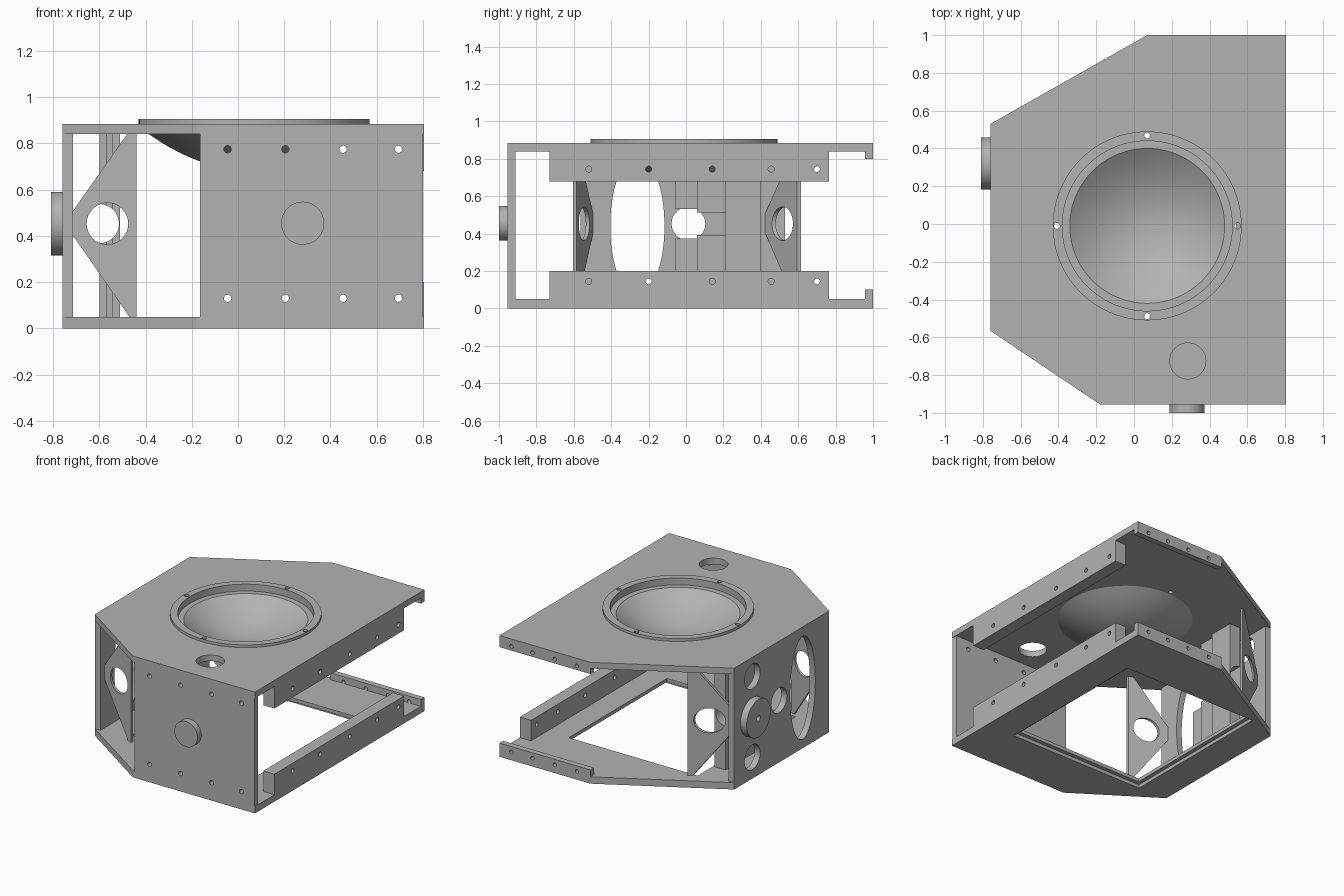
import bpy, bmesh, math
from mathutils import Matrix, Vector

if "Cube" in bpy.data.objects:
    bpy.data.objects.remove(bpy.data.objects["Cube"])

grey = bpy.data.materials.new("machined_grey")
grey.use_nodes = True
COL = (0.45, 0.45, 0.45, 1)
grey.diffuse_color = COL
grey.node_tree.nodes["Principled BSDF"].inputs["Base Color"].default_value = COL


def make(name, bm):
    bmesh.ops.recalc_face_normals(bm, faces=bm.faces[:])
    me = bpy.data.meshes.new(name)
    bm.to_mesh(me)
    bm.free()
    me.materials.append(grey)
    ob = bpy.data.objects.new(name, me)
    bpy.context.collection.objects.link(ob)
    return ob


def prism(name, pts, axis, lo, hi):
    """Extrude a 2D outline along an axis; outline uses the other two axes in order."""
    bm = bmesh.new()

    def put(p, h):
        c = list(p)
        c.insert("xyz".index(axis), h)
        return c
    face = bm.faces.new([bm.verts.new(put(p, lo)) for p in pts])
    ext = bmesh.ops.extrude_face_region(bm, geom=[face])["geom"]
    move = Vector(put((0, 0), hi - lo))
    bmesh.ops.translate(bm, vec=move, verts=[v for v in ext if isinstance(v, bmesh.types.BMVert)])
    return make(name, bm)


def box(name, x, y, z):
    return prism(name, [(x[0], y[0]), (x[1], y[0]), (x[1], y[1]), (x[0], y[1])], "z", *z)


def disc(name, c, r, axis, lo, hi, n=48, r2=None):
    a = [math.tau * i / n for i in range(n)]
    return prism(name, [(c[0] + r * math.cos(t), c[1] + (r2 or r) * math.sin(t)) for t in a], axis, lo, hi)


def cut(ob, cutters):
    """Subtract the cutters, bake the result and remove the helpers."""
    for c in cutters:
        c.hide_render = True
        m = ob.modifiers.new("cut", "BOOLEAN")
        m.operation, m.solver, m.object = "DIFFERENCE", "EXACT", c
    bpy.context.view_layer.update()
    dg = bpy.context.evaluated_depsgraph_get()
    baked = bpy.data.meshes.new_from_object(ob.evaluated_get(dg))
    ob.modifiers.clear()
    ob.data = baked
    for c in cutters:
        bpy.data.objects.remove(c)
    return ob


def smooth(ob):
    bpy.ops.object.select_all(action="DESELECT")
    ob.select_set(True)
    bpy.context.view_layer.objects.active = ob
    bpy.ops.object.shade_smooth_by_angle(angle=math.radians(30))


def holes(points, r, axis, lo, hi, n=16):
    return [disc("cutter", p, r, axis, lo, hi, n) for p in points]


outline = [(-0.76, 0.53), (0.07, 1), (0.805, 1), (0.805, -0.955), (-0.18, -0.955), (-0.76, -0.565)]
CX, CY = 0.07, -0.01
MID = 0.453
ring = [(CX + 0.478 * math.cos(k * math.pi / 2), CY + 0.478 * math.sin(k * math.pi / 2)) for k in range(4)]

# Top plate with bowl opening, round port and screw holes
top = prism("top_plate", outline, "z", 0.84, 0.885)
cut(top, holes([(CX, CY)], 0.452, "z", 0.8, 1, 96)
    + holes([(0.285, -0.725)], 0.095, "z", 0.8, 1, 48) + holes(ring, 0.016, "z", 0.8, 1))

# Bottom plate with stepped rectangular window
bottom = prism("bottom_plate", outline, "z", 0, 0.05)
cut(bottom, [box("cutter", (-0.5, 0.54), (-0.55, 0.58), (-0.1, 0.1)),
             box("cutter", (-0.53, 0.57), (-0.58, 0.61), (-0.1, 0.025))])

# Dished bowl with raised flange
N = 10
under = [(0.455 * i / N, 0.68 + 0.16 * (i / N) ** 2) for i in range(N + 1)]
inner = [(0.41 * i / N, 0.70 + 0.155 * (i / N) ** 2) for i in range(N, -1, -1)]
profile = under + [(0.455, 0.885), (0.5, 0.885), (0.5, 0.905), (0.45, 0.905), (0.45, 0.855)] + inner
bm = bmesh.new()
vs = [bm.verts.new((r, 0, z)) for r, z in profile]
es = [bm.edges.new(p) for p in zip(vs, vs[1:])]
bmesh.ops.spin(bm, geom=vs + es, cent=(0, 0, 0), axis=(0, 0, 1), angle=math.tau, steps=96)
bmesh.ops.remove_doubles(bm, verts=bm.verts[:], dist=0.0005)
bmesh.ops.translate(bm, vec=(CX, CY, 0), verts=bm.verts[:])
bowl = make("bowl", bm)
cut(bowl, holes(ring, 0.016, "z", 0.87, 1))
smooth(bowl)

# Front plate, its screw holes and boss
front = box("front_plate", (-0.165, 0.8), (-0.955, -0.912), (0.0, 0.885))
cut(front, holes([(x, z) for x in (-0.045, 0.205, 0.455, 0.695) for z in (0.13, 0.775)],
                 0.016, "y", -1.1, -0.8))
smooth(disc("front_boss", (0.28, 0.455), 0.093, "y", -1.0, -0.95))

# Side wall with oval window and round ports
wall = box("side_wall", (-0.76, -0.715), (-0.565, 0.53), (0, 0.885))
cut(wall, holes([(0.32, 0.745), (0.32, 0.155), (0.013, MID)], 0.09, "x", -0.9, -0.6, 48)
    + [disc("cutter", (-0.26, 0.44), 0.145, "x", -0.9, -0.6, 64, 0.375)])
knob = disc("side_knob", (0.32, MID), 0.138, "x", -0.81, -0.755)
cut(knob, holes([(0.32, MID)], 0.02, "x", -0.9, -0.78))
smooth(knob)

# Slanted triangular gussets
for name, y0, slope in (("front_gusset", -0.515, -0.32), ("rear_gusset", 0.42, 0.62)):
    g = prism(name, [(-0.72, 0.41), (-0.72, 0.5), (-0.48, 0.84), (-0.44, 0.84), (-0.44, 0.05), (-0.47, 0.05)],
              "y", 0, 0.02)
    cut(g, holes([(-0.565, MID)], 0.09, "y", -0.1, 0.1, 48))
    for v in g.data.vertices:
        v.co.y += y0 + slope * (v.co.x + 0.72)

# Stepped inner posts with a cross bore
steps = [(-0.6, -0.06), (-0.57, -0.06), (-0.57, 0.06), (-0.54, 0.06), (-0.54, 0.21), (-0.51, 0.21),
         (-0.51, 0.4), (-0.6, 0.4)]
post = prism("inner_post", steps, "z", 0.05, 0.84)
cut(post, holes([(-0.6, MID)], 0.085, "y", -0.2, 0.6, 32))

# Side rails and rear lips, upper and lower
for name, rail_z, lip_z, hole_z, lip_hole in (
        ("upper", (0.68, 0.84), (0.8, 0.84), 0.745, 0.83),
        ("lower", (0.05, 0.2), (0.05, 0.1), 0.145, 0.06)):
    rail = box(name + "_rail", (0.715, 0.805), (-0.73, 0.765), rail_z)
    cut(rail, holes([(y, hole_z) for y in (-0.52, -0.2, 0.14, 0.455, 0.7)], 0.016, "x", 0.6, 1))
    lip = box(name + "_lip", (0.07, 0.805), (0.958, 1), lip_z)
    screws = [(x, lip_hole) for x in (0.18, 0.36, 0.54, 0.71)]
    cut(lip, holes(screws, 0.014, "y", 0.94, 1.1))
    cut(top if name == "upper" else bottom, holes(screws, 0.014, "y", 0.94, 1.1))
